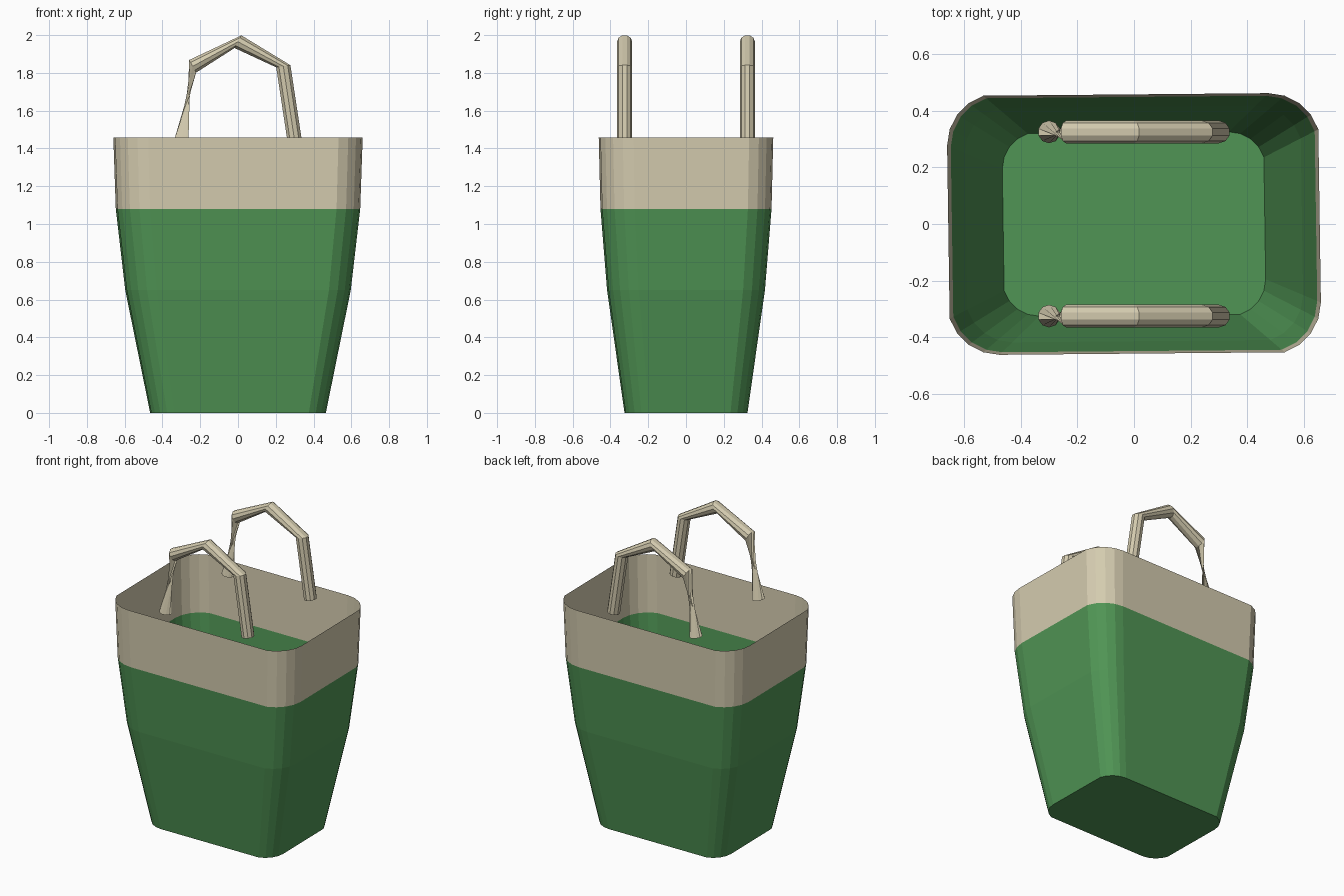
import bpy
import math
from mathutils import Vector

if "Cube" in bpy.data.objects:
    bpy.data.objects.remove(bpy.data.objects["Cube"])


def material(name, rgb):
    m = bpy.data.materials.new(name)
    m.diffuse_color = (*rgb, 1)
    m.use_nodes = True
    m.node_tree.nodes["Principled BSDF"].inputs["Base Color"].default_value = m.diffuse_color
    return m


GREEN = material("green_fabric", (0.08, 0.30, 0.09))
BEIGE = material("beige_trim", (0.66, 0.60, 0.43))


def make_object(name, verts, faces, mat):
    mesh = bpy.data.meshes.new(name)
    mesh.from_pydata(verts, [], faces)
    mesh.materials.append(mat)
    obj = bpy.data.objects.new(name, mesh)
    bpy.context.collection.objects.link(obj)
    return obj


def skin(rings, n):
    """Quads joining consecutive rings of n vertices."""
    return [(r * n + i, r * n + (i + 1) % n, (r + 1) * n + (i + 1) % n, (r + 1) * n + i)
            for r in range(rings - 1) for i in range(n)]


def rounded_ring(hx, z, steps=5):
    """Rounded rectangle of half width hx, depth ratio 0.7."""
    hy = 0.7 * hx
    r = 0.4 * hy
    ring = []
    for q, (sx, sy) in enumerate([(1, 1), (-1, 1), (-1, -1), (1, -1)]):
        for k in range(1, steps + 1):
            a = (q + k / steps) * math.pi / 2
            ring.append((sx * (hx - r) + r * math.cos(a), sy * (hy - r) + r * math.sin(a), z))
    return ring


def shell(name, levels, mat, floor=False):
    rings = [rounded_ring(hx, z) for hx, z in levels]
    n = len(rings[0])
    faces = skin(len(rings), n)
    if floor:
        faces.append(tuple(reversed(range(n))))
    return make_object(name, sum(rings, []), faces, mat)


# Tapered open bag and the trim band around its mouth
shell("bag_body", [(0.465, 0), (0.597, 0.65), (0.647, 1.08)], GREEN, floor=True)
shell("trim_band", [(0.647, 1.08), (0.66, 1.457)], BEIGE)


# Handles: angular tubes whose left leg is twisted half a turn
def handle(name, y, radius=0.04, sides=10):
    path = [Vector(p) for p in [(-0.30, y, 1.44), (-0.24, y, 1.835), (0, y, 1.965),
                                (0.24, y, 1.835), (0.30, y, 1.44)]]
    verts = []
    for i, p in enumerate(path):
        j = min(i, len(path) - 2)
        t = (path[j + 1] - path[j]).normalized()
        u = Vector((0, 1 if i == 0 else -1, 0))
        v = t.cross(u)
        for k in range(sides):
            a = 2 * math.pi * k / sides
            verts.append(p + radius * (math.cos(a) * u + math.sin(a) * v))
    faces = skin(len(path), sides)
    last = (len(path) - 1) * sides
    faces.append(tuple(reversed(range(sides))))
    faces.append(tuple(range(last, last + sides)))
    return make_object(name, verts, faces, BEIGE)


handle("front_handle", -0.325)
handle("back_handle", 0.325)
